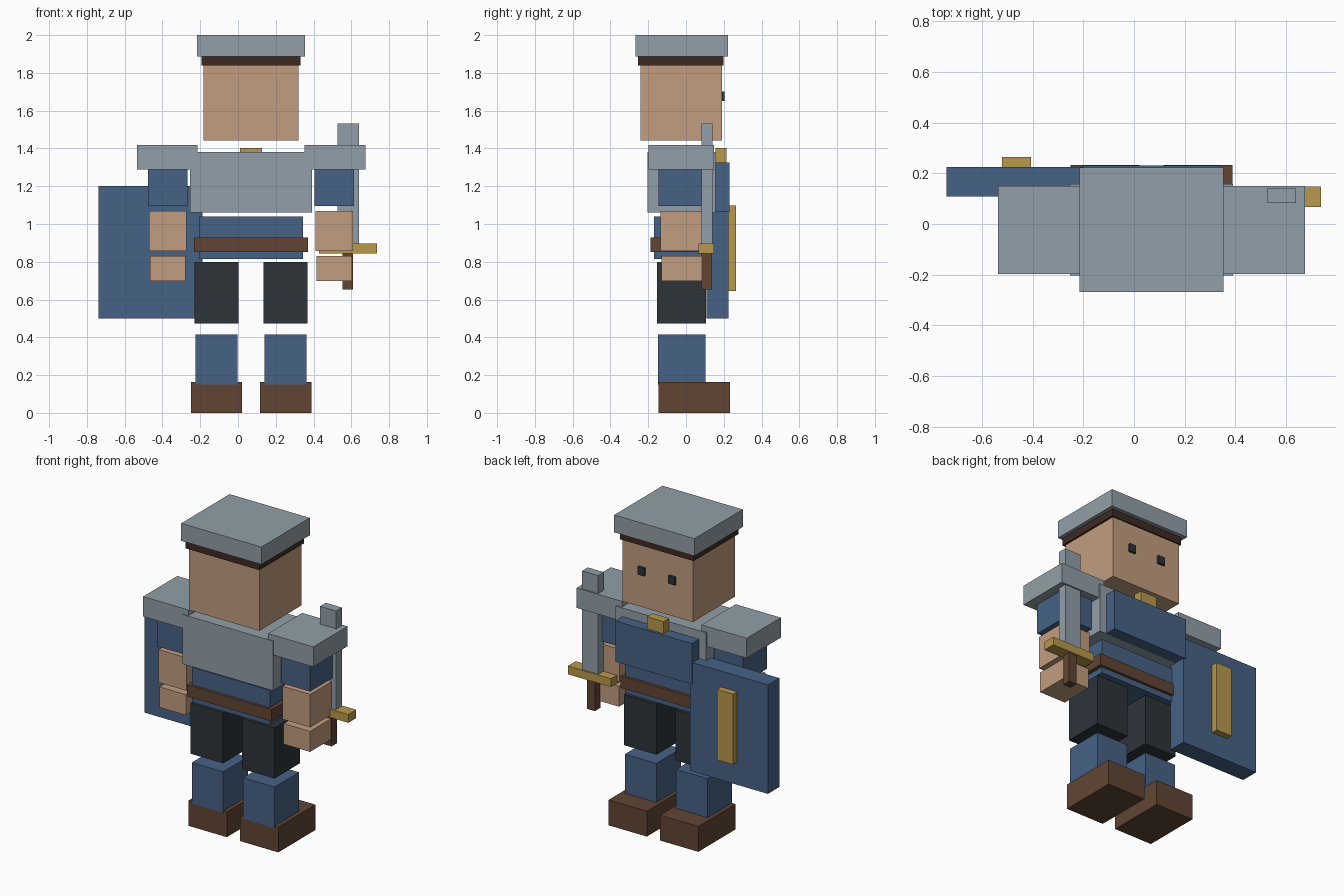
import bpy
import bmesh
from mathutils import Vector

if "Cube" in bpy.data.objects:
    bpy.data.objects.remove(bpy.data.objects["Cube"])

MID = 0.069  # x of the body's mirror plane


def material(name, rgb):
    """Make a flat material from 0-255 sRGB values."""
    lin = [((c / 255 + 0.055) / 1.055) ** 2.4 for c in rgb]
    m = bpy.data.materials.new(name)
    m.diffuse_color = (*lin, 1)
    m.use_nodes = True
    m.node_tree.nodes["Principled BSDF"].inputs["Base Color"].default_value = m.diffuse_color
    return m


STEEL = material("steel grey", (146, 159, 168))
SKIN = material("skin", (193, 157, 127))
BLUE = material("blue cloth", (70, 98, 134))
BROWN = material("brown leather", (97, 69, 52))
DARK_BROWN = material("dark brown", (62, 42, 34))
BLACK = material("charcoal", (45, 52, 58))
GOLD = material("gold", (184, 152, 76))


def box(name, mat, x, y, z):
    """Box from (min, max) ranges on each axis, origin at its centre."""
    lo, hi = Vector((x[0], y[0], z[0])), Vector((x[1], y[1], z[1]))
    bm = bmesh.new()
    bmesh.ops.create_cube(bm, size=1)
    bmesh.ops.scale(bm, vec=hi - lo, verts=bm.verts)
    mesh = bpy.data.meshes.new(name)
    bm.to_mesh(mesh)
    bm.free()
    mesh.materials.append(mat)
    ob = bpy.data.objects.new(name, mesh)
    ob.location = (lo + hi) / 2
    bpy.context.collection.objects.link(ob)
    return ob


def centred(name, mat, half, y, z):
    box(name, mat, (MID - half, MID + half), y, z)


def pair(name, mat, inner, outer, y, z):
    """Two boxes mirrored about the body's middle."""
    box(name + "_right", mat, (MID + inner, MID + outer), y, z)
    box(name + "_left", mat, (MID - outer, MID - inner), y, z)


# Head and helmet
centred("head", SKIN, 0.251, (-0.24, 0.19), (1.442, 1.842))
centred("helmet_band", DARK_BROWN, 0.262, (-0.255, 0.198), (1.84, 1.888))
centred("helmet", STEEL, 0.285, (-0.268, 0.223), (1.888, 2.0))
pair("eye", BLACK, 0.086, 0.132, (0.187, 0.205), (1.651, 1.702))

# Torso
centred("breastplate", STEEL, 0.322, (-0.203, 0.157), (1.062, 1.38))
centred("chest_cloth", BLUE, 0.272, (0.15, 0.23), (1.063, 1.325))
centred("neck_clasp", GOLD, 0.059, (0.157, 0.214), (1.31, 1.403))
centred("waist", BLUE, 0.276, (-0.17, 0.12), (0.816, 1.04))
centred("belt", BROWN, 0.301, (-0.187, 0.137), (0.853, 0.928))

# Legs
pair("thigh", BLACK, 0.067, 0.298, (-0.153, 0.105), (0.472, 0.798))
pair("shin", BLUE, 0.071, 0.294, (-0.147, 0.102), (0.15, 0.414))
pair("boot", BROWN, 0.047, 0.319, (-0.145, 0.232), (0.0, 0.163))

# Arms
pair("shoulder_pad", STEEL, 0.283, 0.605, (-0.198, 0.149), (1.289, 1.417))
pair("upper_arm", BLUE, 0.337, 0.545, (-0.145, 0.10), (1.094, 1.289))
pair("forearm", SKIN, 0.342, 0.539, (-0.135, 0.088), (0.858, 1.07))
pair("hand", SKIN, 0.347, 0.535, (-0.131, 0.085), (0.698, 0.83))

# Sword
box("sword_blade", STEEL, (0.526, 0.64), (0.082, 0.14), (0.898, 1.532))
box("sword_guard", GOLD, (0.43, 0.737), (0.067, 0.148), (0.845, 0.898))
box("sword_grip", BROWN, (0.552, 0.608), (0.082, 0.137), (0.653, 0.845))

# Shield
box("shield", BLUE, (-0.739, -0.187), (0.108, 0.224), (0.5, 1.2))
box("shield_boss", GOLD, (-0.52, -0.406), (0.224, 0.265), (0.645, 1.098))
